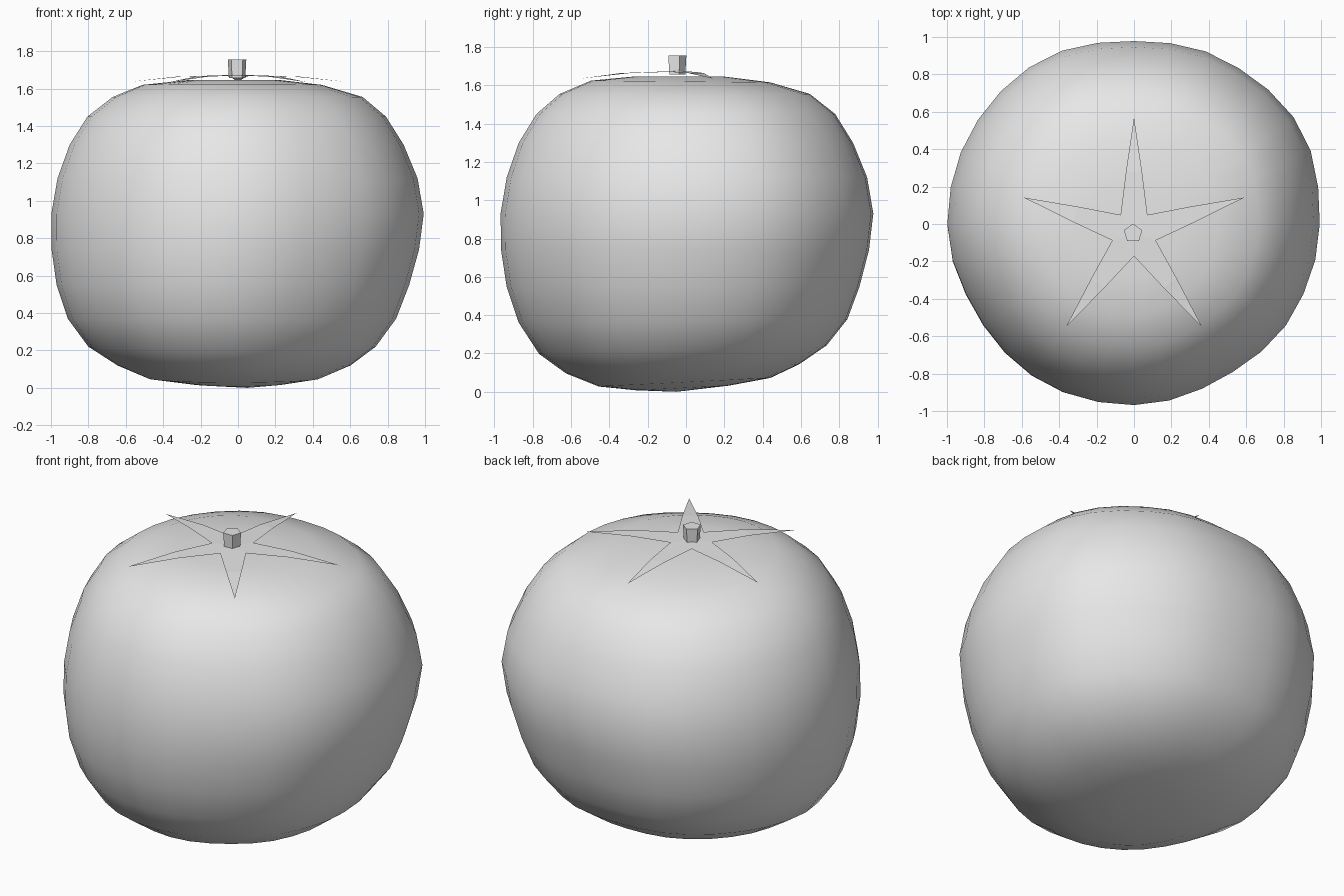
import bpy
import bmesh
from math import cos, sin, pi, radians

default = bpy.data.objects.get("Cube")
if default:
    bpy.data.objects.remove(default, do_unlink=True)

grey = bpy.data.materials.new("plain grey")
grey.use_nodes = True
colour = (0.8, 0.8, 0.8, 1)
grey.diffuse_color = colour
grey.node_tree.nodes["Principled BSDF"].inputs["Base Color"].default_value = colour


def finish(bm, name, smooth):
    bmesh.ops.recalc_face_normals(bm, faces=bm.faces)
    for face in bm.faces:
        face.smooth = smooth
    mesh = bpy.data.meshes.new(name)
    bm.to_mesh(mesh)
    bm.free()
    mesh.materials.append(grey)
    obj = bpy.data.objects.new(name, mesh)
    bpy.context.collection.objects.link(obj)
    return obj


# Fruit body: a lathed profile with a slightly uneven outline
SEGMENTS = 32
OUTLINE = [0.995, 1.03, 1.005, 0.98, 1.01, 1.005, 1.0, 0.97, 0.978, 0.97, 0.952, 0.98]
# height, width, x shift, y shift, y tilt
RINGS = [
    (0.02, 0.25, 0.0, -0.02, 0.05),
    (0.05, 0.46, -0.02, -0.01, 0.05),
    (0.12, 0.625, -0.02, -0.02, 0.04),
    (0.22, 0.77, -0.03, -0.02, 0.03),
    (0.37, 0.88, -0.03, -0.02, 0.01),
    (0.55, 0.945, -0.025, -0.02, 0.0),
    (0.74, 0.985, -0.012, -0.01, 0.0),
    (0.93, 0.998, 0.0, 0.0, 0.0),
    (1.12, 0.965, 0.0, 0.0, 0.0),
    (1.3, 0.895, -0.005, -0.005, 0.0),
    (1.45, 0.8, -0.005, -0.005, 0.0),
    (1.555, 0.67, 0.0, -0.01, 0.0),
    (1.62, 0.48, -0.03, -0.03, -0.01),
    (1.645, 0.25, -0.02, -0.04, 0.0),
]


def outline_radius(angle):
    place = angle / (2 * pi) * len(OUTLINE)
    i, t = int(place), place % 1
    t = t * t * (3 - 2 * t)
    return OUTLINE[i] * (1 - t) + OUTLINE[(i + 1) % len(OUTLINE)] * t


bm = bmesh.new()
loops = []
for z, width, dx, dy, tilt in RINGS:
    loop = []
    for k in range(SEGMENTS):
        a = 2 * pi * k / SEGMENTS
        r = outline_radius(a) * width
        loop.append(bm.verts.new((dx + r * cos(a), dy + r * sin(a), z + tilt * r * sin(a))))
    loops.append(loop)
bottom = bm.verts.new((0.05, -0.05, 0.0))
top = bm.verts.new((0, -0.05, 1.645))
for k in range(SEGMENTS):
    n = (k + 1) % SEGMENTS
    for low, high in zip(loops, loops[1:]):
        bm.faces.new((low[k], low[n], high[n], high[k]))
    bm.faces.new((bottom, loops[0][n], loops[0][k]))
    bm.faces.new((top, loops[-1][k], loops[-1][n]))
finish(bm, "fruit_body", True)

# Calyx: five thin pointed leaves drooping from the centre
bm = bmesh.new()
centre = bm.verts.new((0, 0, 0.005))
notches = [bm.verts.new((0.122 * cos(a), 0.122 * sin(a), 0))
           for a in (radians(54 + 72 * i) for i in range(5))]
for i in range(5):
    a = radians(90 + 72 * i)

    def leaf_point(along, across, z):
        return bm.verts.new((along * cos(a) - across * sin(a),
                             along * sin(a) + across * cos(a), z))

    right, left = notches[i], notches[(i + 1) % 5]
    mid_right = leaf_point(0.33, -0.043, -0.006)
    mid_left = leaf_point(0.33, 0.043, -0.006)
    tip = leaf_point(0.62, 0, -0.035)
    bm.faces.new((centre, right, mid_right, mid_left, left))
    bm.faces.new((mid_right, tip, mid_left))
calyx = finish(bm, "calyx", False)
calyx.location = (0, -0.05, 1.67)

# Stem: a short five-sided stub
bm = bmesh.new()
bmesh.ops.create_cone(bm, cap_ends=True, segments=5, radius1=0.046, radius2=0.052, depth=0.1)
bm.verts.ensure_lookup_table()
first = max(bm.verts, key=lambda v: v.co.y)
stem = finish(bm, "stem", False)
stem.location = (-0.005, -0.05, 1.706)
